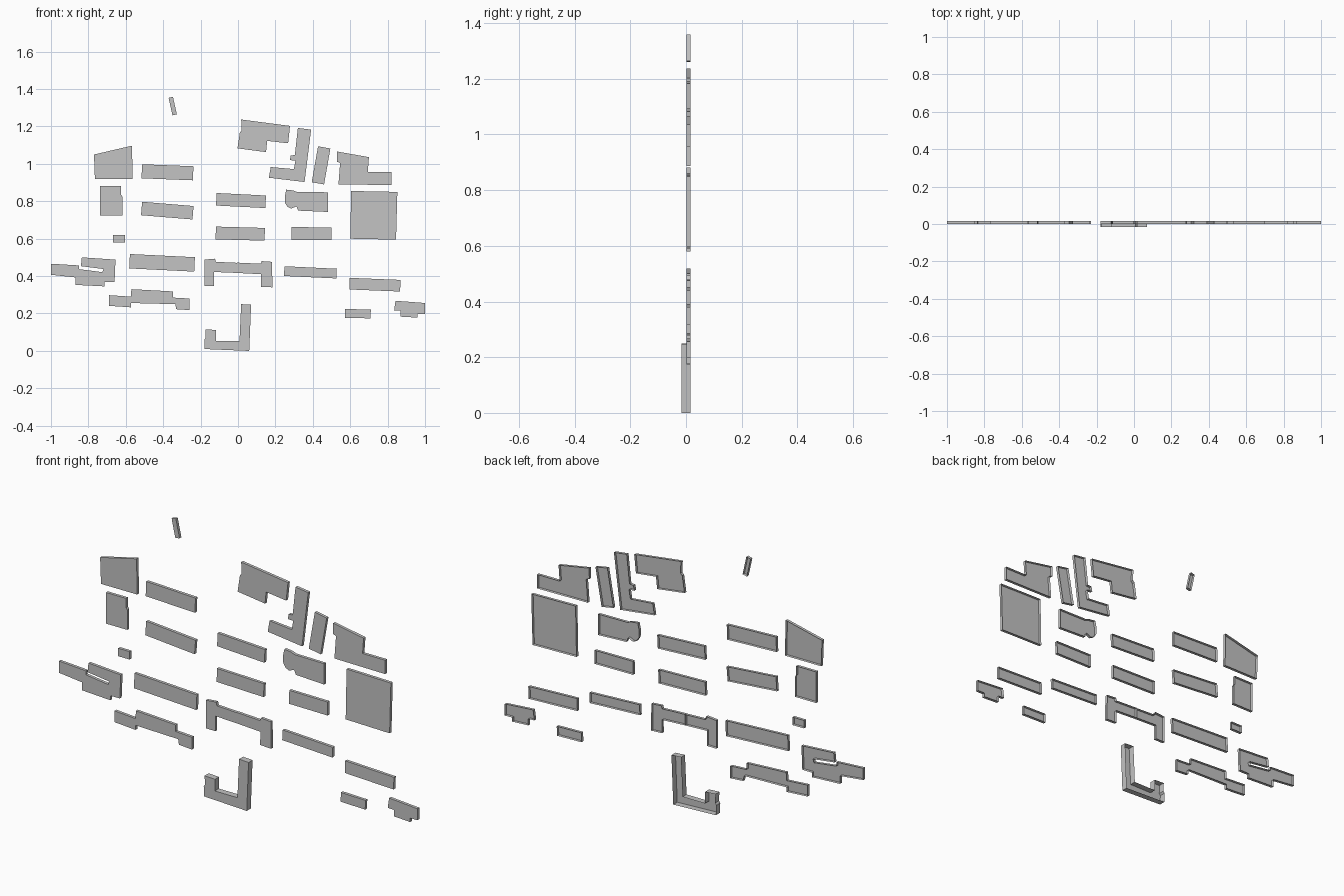
import bpy
import bmesh
from math import cos, sin, radians
from mathutils import Vector

default_cube = bpy.data.objects.get("Cube")
if default_cube:
    bpy.data.objects.remove(default_cube, do_unlink=True)

BACK = 0.016
SHALLOW_FRONT = 0.001
DEEP_FRONT = -BACK

grey = bpy.data.materials.new("light grey")
grey.use_nodes = True
colour = (0.55, 0.55, 0.55, 1)
grey.diffuse_color = colour
grey.node_tree.nodes["Principled BSDF"].inputs["Base Color"].default_value = colour


def block(name, outline, front=SHALLOW_FRONT):
    """Flat front cap with side walls running back; the rear stays open."""
    mesh = bpy.data.meshes.new(name)
    bm = bmesh.new()
    cap = bm.faces.new([bm.verts.new((x, front, z)) for x, z in outline])
    walls = bmesh.ops.extrude_edge_only(bm, edges=list(bm.edges))
    rim = [item for item in walls["geom"] if isinstance(item, bmesh.types.BMVert)]
    bmesh.ops.translate(bm, verts=rim, vec=Vector((0, BACK - front, 0)))
    bmesh.ops.recalc_face_normals(bm, faces=list(bm.faces))
    cap.normal_update()
    if cap.normal.y > 0:
        bmesh.ops.reverse_faces(bm, faces=list(bm.faces))
    bm.to_mesh(mesh)
    bm.free()
    mesh.materials.append(grey)
    obj = bpy.data.objects.new(name, mesh)
    bpy.context.scene.collection.objects.link(obj)


def bar(name, centre_x, centre_z, width, height, tilt=0):
    """Rectangular block turned by tilt degrees about its centre."""
    c, s = cos(radians(tilt)), sin(radians(tilt))
    corners = [(-width / 2, -height / 2), (width / 2, -height / 2),
               (width / 2, height / 2), (-width / 2, height / 2)]
    block(name, [(centre_x + u * c - v * s, centre_z + u * s + v * c)
                 for u, v in corners])


# Plain rectangular blocks
bar("top_sliver", -.349, 1.309, .024, .096, 12.5)
bar("left_upper_bar", -.377, .955, .275, .075, -2.2)
bar("left_middle_bar", -.378, .75, .276, .072, -4.7)
bar("left_small_box", -.637, .599, .064, .04)
bar("left_lower_bar", -.406, .471, .348, .077, -2.8)
bar("centre_upper_bar", .016, .804, .264, .067, -2.9)
bar("centre_lower_bar", .012, .627, .262, .068, -1.6)
bar("right_upright_bar", .444, .992, .067, .195, -10)
bar("right_middle_bar", .392, .627, .214, .068, -.5)
bar("right_lower_bar", .387, .42, .28, .052, -2.7)
bar("far_right_bar", .732, .354, .272, .062, -2.3)
bar("right_small_bar", .641, .199, .137, .047, -1.5)

# Irregular blocks on the left
block("left_trapezoid", [(-.77, 1.05), (-.567, 1.097), (-.563, .918), (-.765, .918)])
block("left_square", [(-.737, .882), (-.625, .882), (-.625, .835), (-.618, .825),
                      (-.618, .725), (-.737, .725)])
block("left_slotted_block", [
    (-1, .466), (-.85, .457), (-.85, .437), (-.725, .421), (-.72, .438),
    (-.84, .453), (-.835, .5), (-.655, .488), (-.66, .368), (-.713, .368),
    (-.713, .345), (-.87, .353), (-.87, .393), (-1, .407)])
block("left_stepped_block", [
    (-.69, .298), (-.573, .29), (-.57, .33), (-.348, .318), (-.348, .285),
    (-.258, .28), (-.258, .218), (-.33, .223), (-.335, .25), (-.573, .256),
    (-.573, .233), (-.69, .241)])

# Paired halves of the arch and the deep courtyard block
block("arch_left_half", [
    (-.18, .488), (-.123, .493), (-.118, .476), (-.006, .471), (-.006, .417),
    (-.127, .422), (-.127, .346), (-.18, .346)])
block("arch_right_half", [
    (-.006, .472), (.122, .466), (.127, .48), (.182, .476), (.184, .34),
    (.123, .343), (.124, .41), (-.006, .417)])
block("deep_courtyard_block", [
    (-.175, .115), (-.118, .112), (-.118, .053), (.008, .053), (.017, .25),
    (.07, .247), (.06, 0), (-.178, .01), (-.18, .06), (-.173, .07)],
    front=DEEP_FRONT)

# Irregular blocks at the top and on the right
block("top_corner_block", [
    (.017, 1.237), (.278, 1.203), (.268, 1.11), (.156, 1.123),
    (.15, 1.063), (-.003, 1.083), (.01, 1.168), (.02, 1.178)])
block("angled_wing_block", [
    (.32, 1.192), (.391, 1.183), (.356, .903), (.165, .926), (.175, .983),
    (.299, .972), (.307, 1.018), (.277, 1.02), (.282, 1.045), (.304, 1.047)])
block("right_corner_block", [
    (.53, 1.066), (.7, 1.036), (.694, .957), (.82, .957), (.82, .887),
    (.537, .89), (.546, 1.005), (.528, 1.012)])
block("right_large_square", [(.605, .855), (.852, .85), (.845, .595), (.6, .6)])
block("rounded_end_block", [
    (.258, .862), (.295, .858), (.315, .85), (.48, .848), (.48, .743),
    (.322, .75), (.312, .773), (.285, .761), (.265, .77), (.252, .79),
    (.25, .825)])
block("right_notched_block", [
    (.842, .268), (1, .256), (1, .198), (.959, .198), (.959, .178),
    (.869, .183), (.869, .215), (.835, .217)])
